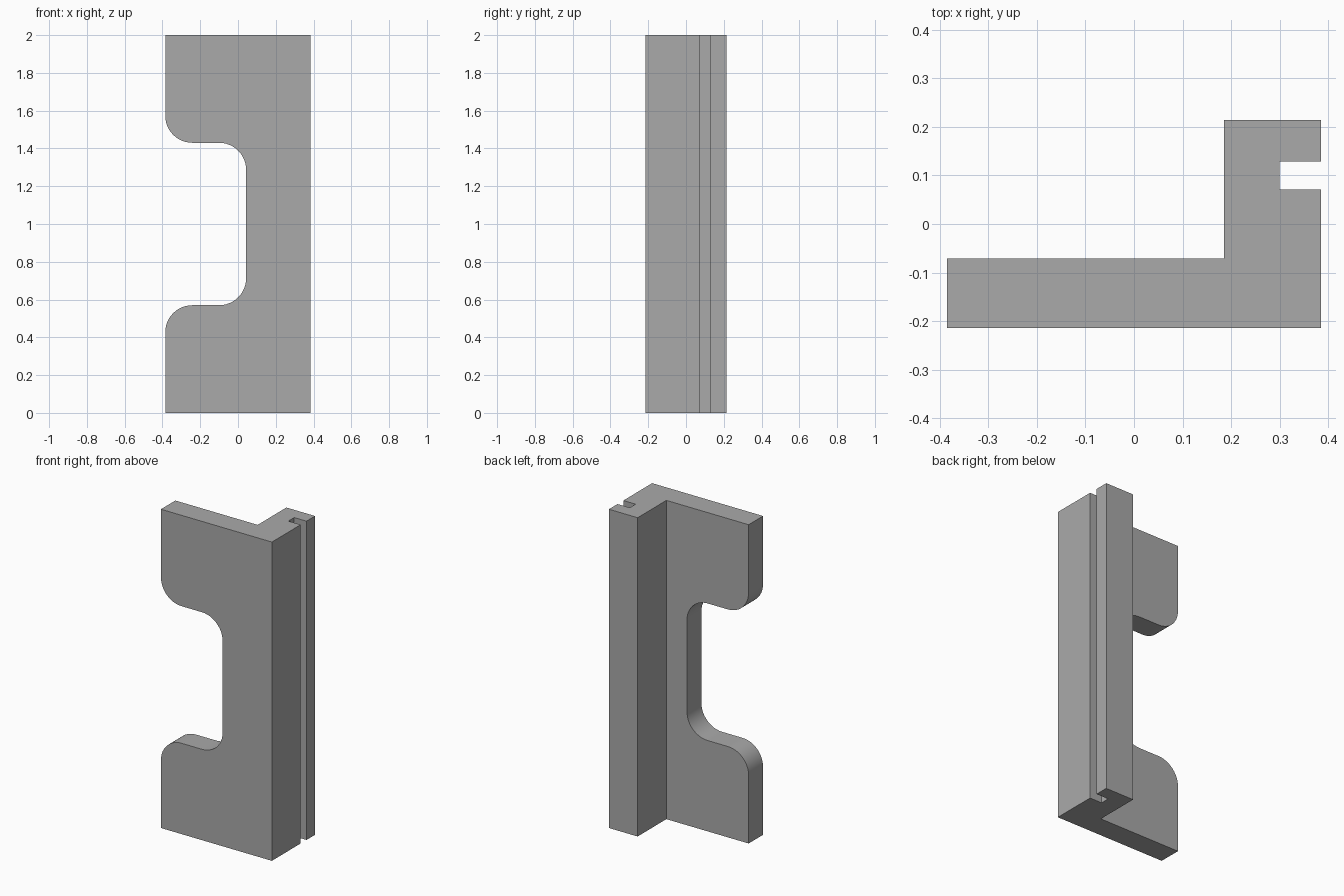
import bpy
import bmesh
from math import cos, sin, radians
from mathutils import Vector

if "Cube" in bpy.data.objects:
    bpy.data.objects.remove(bpy.data.objects["Cube"], do_unlink=True)

W, D, H = 0.385, 0.214, 2.0      # half width, half depth, height
R = 0.143                        # fillet radius of the notch
NOTCH_X = 0.043                  # inner wall of the notch
NOTCH_HALF = 0.43                # half height of the notch

grey = bpy.data.materials.new("plain grey")
grey.use_nodes = True
grey.diffuse_color = (0.4, 0.4, 0.4, 1)
grey.node_tree.nodes["Principled BSDF"].inputs["Base Color"].default_value = (0.4, 0.4, 0.4, 1)


def prism(name, points, direction):
    """Extrude a closed outline along a direction."""
    bm = bmesh.new()
    face = bm.faces.new([bm.verts.new(p) for p in points])
    ext = bmesh.ops.extrude_face_region(bm, geom=[face], use_keep_orig=True)
    moved = [g for g in ext["geom"] if isinstance(g, bmesh.types.BMVert)]
    bmesh.ops.translate(bm, verts=moved, vec=Vector(direction))
    bmesh.ops.recalc_face_normals(bm, faces=bm.faces)
    mesh = bpy.data.meshes.new(name)
    bm.to_mesh(mesh)
    bm.free()
    mesh.materials.append(grey)
    obj = bpy.data.objects.new(name, mesh)
    bpy.context.collection.objects.link(obj)
    return obj


def arc(cx, cz, start, end, steps=12):
    angles = [radians(start + (end - start) * i / steps) for i in range(steps + 1)]
    return [(cx + R * cos(a), cz + R * sin(a)) for a in angles]


# L-shaped bar with a full-height groove in its left side
section = [(-W, -D), (W, -D), (W, 0.071), (0.3, 0.071), (0.3, 0.129), (W, 0.129),
           (W, D), (0.186, D), (0.186, -0.071), (-W, -0.071)]
bar = prism("grooved_angle_bar", [(x, y, 0) for x, y in section], (0, 0, H))

# Notch cutter: rounded lips outside, rounded corners inside, mirrored in height
upper = [(-0.6, 0.57)]
upper += arc(-W + R, NOTCH_HALF + R, 180, 270)
upper += arc(NOTCH_X - R, NOTCH_HALF - R, 90, 0)
upper[0] = (-0.6, NOTCH_HALF + R)
outline = upper + [(x, -z) for x, z in reversed(upper)]
cutter = prism("notch_cutter", [(x, -0.4, H / 2 + z) for x, z in outline], (0, 0.8, 0))
cutter.hide_render = True

# Cut the notch and clean up
cut = bar.modifiers.new("notch", 'BOOLEAN')
cut.operation = 'DIFFERENCE'
cut.solver = 'EXACT'
cut.object = cutter
bpy.context.view_layer.objects.active = bar
bar.select_set(True)
cutter.select_set(False)
bpy.ops.object.modifier_apply(modifier=cut.name)
bpy.data.objects.remove(cutter, do_unlink=True)
bpy.ops.object.shade_smooth_by_angle(angle=radians(30))
